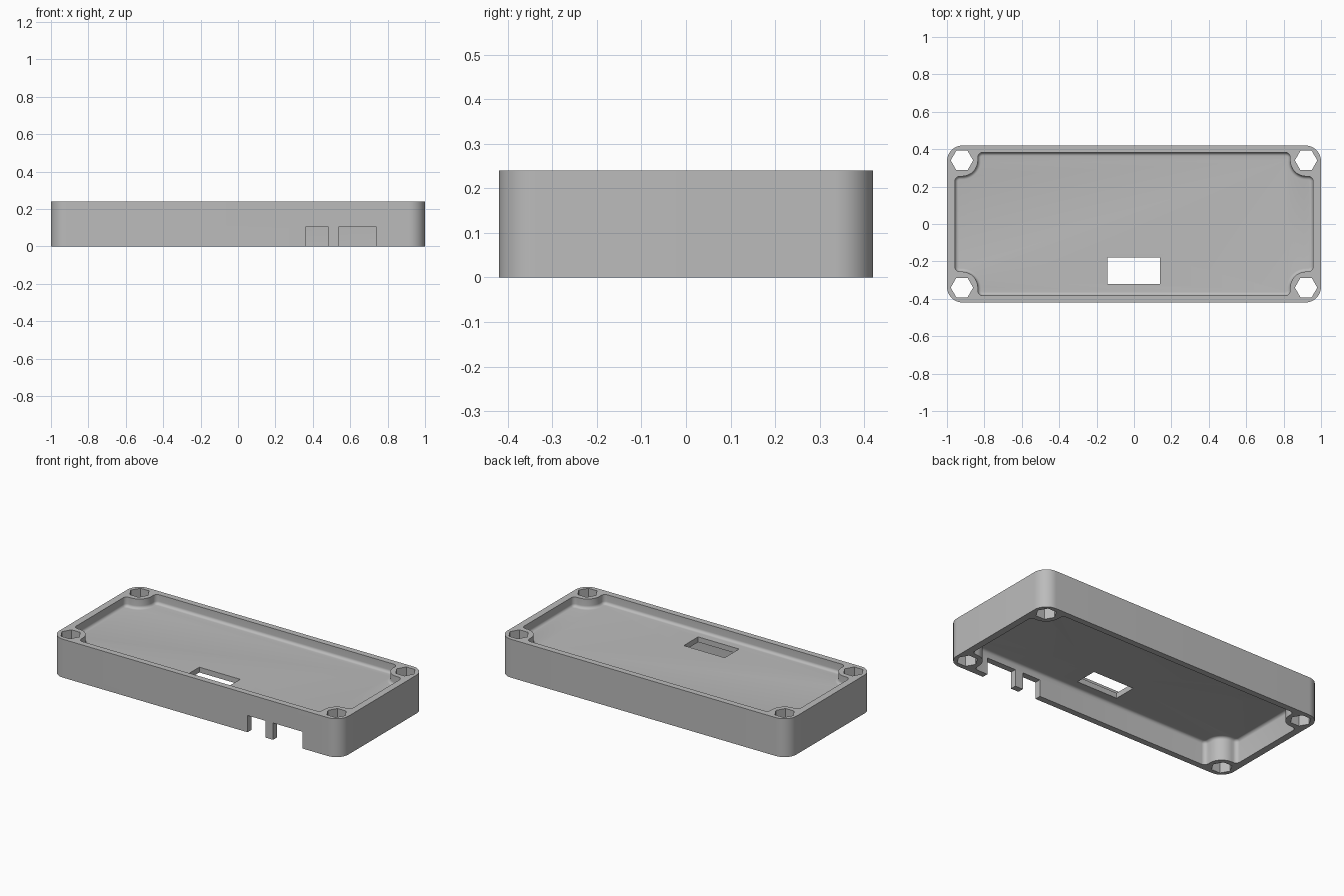
import bpy
import bmesh
from math import cos, sin, pi, radians

if "Cube" in bpy.data.objects:
    bpy.data.objects.remove(bpy.data.objects["Cube"], do_unlink=True)

HEIGHT = 0.24
HALF_X, HALF_Y, CORNER = 1.0, 0.42, 0.085    # outer shell
IN_X, IN_Y, IN_R = 0.957, 0.382, 0.025       # cavity walls and their corner radius
HOLE_X, HOLE_Y, BOSS_R = 0.92, 0.34, 0.085   # screw posts
FLOOR_TOP, FLOOR_BOTTOM, FILLET = 0.18, 0.147, 0.018

# Single grey plastic
grey = bpy.data.materials.new("grey_plastic")
grey.use_nodes = True
colour = (0.5, 0.5, 0.5, 1)
grey.diffuse_color = colour
grey.node_tree.nodes["Principled BSDF"].inputs["Base Color"].default_value = colour


def arc(cx, cy, r, start, end, steps=8):
    return [(cx + r * cos(radians(start + (end - start) * i / steps)),
             cy + r * sin(radians(start + (end - start) * i / steps)))
            for i in range(steps + 1)]


def mirror_quarter(q):
    """Closed counterclockwise outline from a first-quadrant path."""
    return (q + [(-x, y) for x, y in reversed(q)]
            + [(-x, -y) for x, y in q] + [(x, -y) for x, y in reversed(q)])


def cavity_outline(inset):
    """Rectangle with rounded posts biting into its corners, moved inwards by inset."""
    q = arc(IN_X - IN_R, HOLE_Y - BOSS_R - IN_R, IN_R - inset, 0, 90, 5)
    q += arc(HOLE_X, HOLE_Y, BOSS_R + inset, 270, 180, 12)
    q += arc(HOLE_X - BOSS_R - IN_R, IN_Y - IN_R, IN_R - inset, 0, 90, 5)
    return mirror_quarter(q)


def loft(name, layers):
    """Solid through (outline, z) layers."""
    bm = bmesh.new()
    rings = [[bm.verts.new((x, y, z)) for x, y in pts] for pts, z in layers]
    for a, b in zip(rings, rings[1:]):
        for i in range(len(a)):
            j = (i + 1) % len(a)
            bm.faces.new((a[i], a[j], b[j], b[i]))
    bm.faces.new(list(reversed(rings[0])))
    bm.faces.new(rings[-1])
    bmesh.ops.recalc_face_normals(bm, faces=bm.faces)
    mesh = bpy.data.meshes.new(name)
    bm.to_mesh(mesh)
    bm.free()
    ob = bpy.data.objects.new(name, mesh)
    bpy.context.collection.objects.link(ob)
    mesh.materials.append(grey)
    return ob


def box(name, x0, x1, y0, y1, z0, z1):
    pts = [(x0, y0), (x1, y0), (x1, y1), (x0, y1)]
    return loft(name, [(pts, z0), (pts, z1)])


def cavity(name, mouth, floor):
    """Pocket with a rounded junction between the walls and the floor."""
    up = 1 if floor > mouth else -1
    layers = [(cavity_outline(0), mouth)]
    for i in range(7):
        a = pi / 2 * i / 6
        layers.append((cavity_outline(FILLET * (1 - cos(a))),
                       floor - up * FILLET * (1 - sin(a))))
    return loft(name, layers)


# Outer shell
outer = mirror_quarter(arc(HALF_X - CORNER, HALF_Y - CORNER, CORNER, 0, 90, 14))
case = loft("case_shell", [(outer, 0), (outer, HEIGHT)])

# Pockets above and below the floor plate
cutters = [cavity("upper_pocket", HEIGHT + 0.05, FLOOR_TOP),
           cavity("lower_pocket", -0.05, FLOOR_BOTTOM)]

# Hexagonal screw holes
for sx in (-1, 1):
    for sy in (-1, 1):
        hexagon = arc(sx * HOLE_X, sy * HOLE_Y, 0.06, 0, 300, 5)
        cutters.append(loft("screw_hole", [(hexagon, -0.1), (hexagon, 0.4)]))

# Display window and the two port notches in the front wall
cutters.append(box("window_cut", -0.143, 0.14, -0.32, -0.178, 0.1, 0.3))
for x0, x1 in ((0.36, 0.483), (0.537, 0.74)):
    cutters.append(box("port_cut", x0, x1, -0.5, -0.34, -0.1, 0.105))

# Cut everything out of the shell
for cutter in cutters:
    cutter.hide_render = True
    mod = case.modifiers.new(cutter.name, "BOOLEAN")
    mod.operation = "DIFFERENCE"
    mod.solver = "EXACT"
    mod.object = cutter
bpy.context.view_layer.update()
graph = bpy.context.evaluated_depsgraph_get()
result = bpy.data.meshes.new_from_object(case.evaluated_get(graph))
case.modifiers.clear()
case.data = result
for cutter in cutters:
    bpy.data.objects.remove(cutter, do_unlink=True)

# Smooth curved walls, sharp edges
bpy.ops.object.select_all(action="DESELECT")
case.select_set(True)
bpy.context.view_layer.objects.active = case
bpy.ops.object.shade_smooth_by_angle(angle=radians(30))
